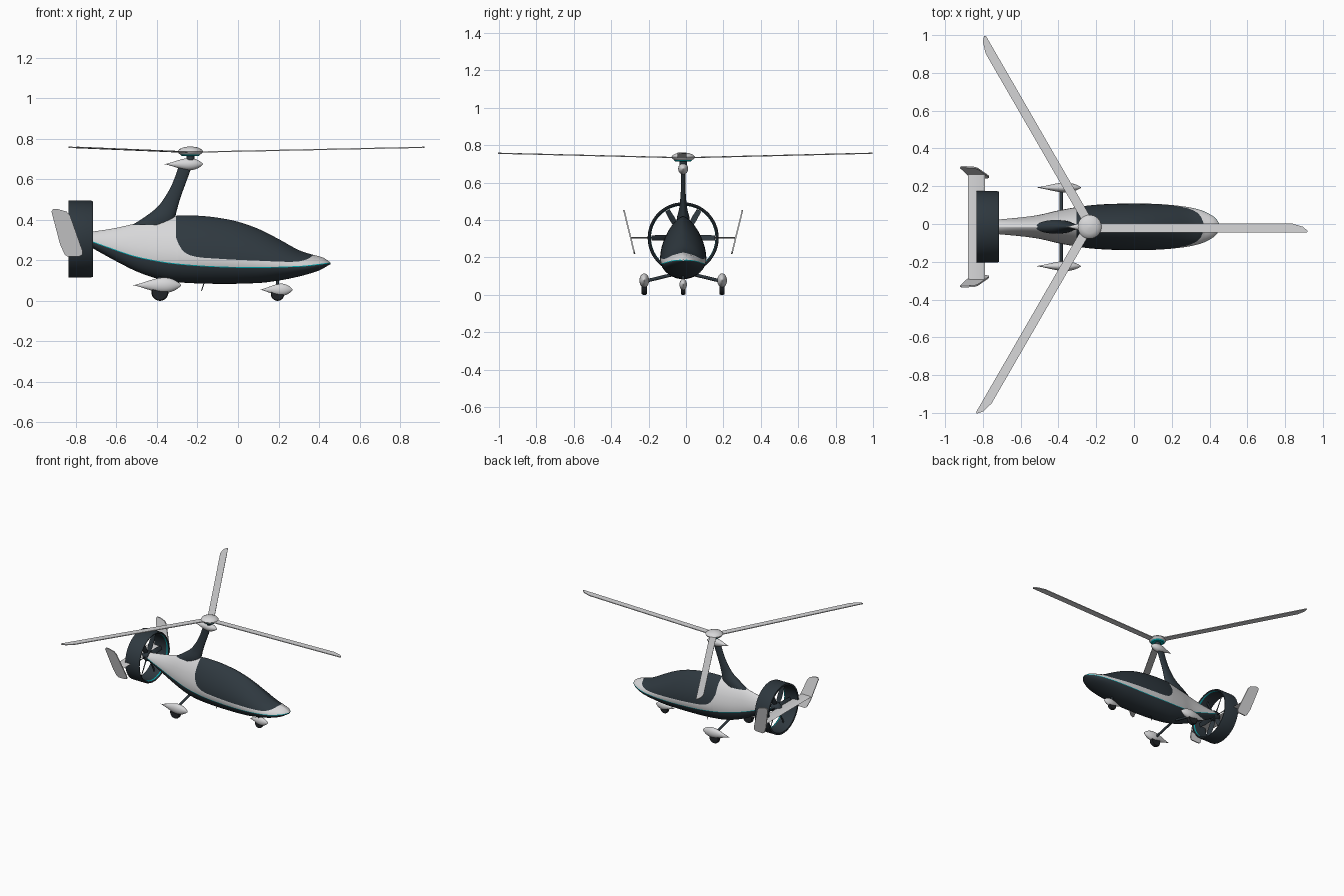
import bpy, bmesh
from math import sin, cos, pi, radians
from mathutils import Matrix, Vector

if "Cube" in bpy.data.objects:
    bpy.data.objects.remove(bpy.data.objects["Cube"])

YC = -0.015  # centre plane of the aircraft


def material(name, r, g, b, rough=0.5):
    m = bpy.data.materials.new(name)
    m.use_nodes = True
    m.diffuse_color = (r, g, b, 1)
    bsdf = m.node_tree.nodes["Principled BSDF"]
    bsdf.inputs["Base Color"].default_value = (r, g, b, 1)
    bsdf.inputs["Roughness"].default_value = rough
    return m


WHITE = material("light_paint", 0.68, 0.68, 0.69)
DARK = material("dark_slate", 0.028, 0.04, 0.05)
TEAL = material("teal_trim", 0.0, 0.42, 0.46)
RUBBER = material("black_rubber", 0.015, 0.017, 0.02)


def loft(name, rings, mats, rule=None, wrap=False, xf=None):
    """Skin a list of closed rings; rule(i, j) gives the material of each face."""
    bm = bmesh.new()
    rows = [[bm.verts.new(p) for p in ring] for ring in rings]
    n, count = len(rows[0]), len(rows)
    for i in range(count if wrap else count - 1):
        a, b = rows[i], rows[(i + 1) % count]
        for j in range(n):
            k = (j + 1) % n
            f = bm.faces.new((a[j], a[k], b[k], b[j]))
            f.material_index = rule(i, j) if rule else 0
    if not wrap:
        bm.faces.new(rows[0])
        bm.faces.new(rows[-1])
    if xf:
        bm.transform(xf)
    bmesh.ops.recalc_face_normals(bm, faces=bm.faces)
    mesh = bpy.data.meshes.new(name)
    bm.to_mesh(mesh)
    bm.free()
    for m in mats:
        mesh.materials.append(m)
    obj = bpy.data.objects.new(name, mesh)
    bpy.context.collection.objects.link(obj)
    bpy.ops.object.select_all(action='DESELECT')
    obj.select_set(True)
    bpy.context.view_layer.objects.active = obj
    bpy.ops.object.shade_smooth_by_angle(angle=radians(40))
    return obj


def curve(points):
    """Smooth function through (x, value) points."""
    def slope(i):
        a, b = points[max(i - 1, 0)], points[min(i + 1, len(points) - 1)]
        return (b[1] - a[1]) / (b[0] - a[0])

    def f(x):
        i = 0
        while i < len(points) - 2 and x > points[i + 1][0]:
            i += 1
        (xa, a), (xb, b) = points[i], points[i + 1]
        h = xb - xa
        t = min(max((x - xa) / h, 0), 1)
        return (a * (1 + 2 * t) * (1 - t) ** 2 + b * t * t * (3 - 2 * t)
                + h * slope(i) * t * (1 - t) ** 2 - h * slope(i + 1) * t * t * (1 - t))
    return f


def lathe(name, profile, mat, xf, n=32):
    """Turn (radius, height) points about local z."""
    rings = [[(r * cos(2 * pi * k / n), r * sin(2 * pi * k / n), h) for k in range(n)]
             for r, h in profile]
    return loft(name, rings, [mat], xf=xf)


def rod(name, a, b, r, mat):
    a, d = Vector(a), Vector(b) - Vector(a)
    xf = Matrix.Translation(a) @ d.to_track_quat('Z', 'Y').to_matrix().to_4x4()
    return lathe(name, [(r, 0), (r, d.length)], mat, xf, 12)


def teardrop(name, x_tail, x_nose, y, z, ry, rz, mat):
    rings = []
    for i in range(25):
        t = 0.002 + 0.996 * (1 - cos(pi * i / 24)) / 2
        r = sin(pi * t ** 1.6) ** 0.8
        rings.append([(x_tail + (x_nose - x_tail) * t, y + ry * r * cos(2 * pi * k / 24),
                       z + rz * r * sin(2 * pi * k / 24)) for k in range(24)])
    return loft(name, rings, [mat])


# Fuselage: egg-shaped sections with belly, trim, side and canopy bands
top = curve([(-.76, .335), (-.6, .36), (-.45, .395), (-.3, .42), (-.2, .42), (-.1, .41), (0, .39),
             (.1, .355), (.2, .305), (.3, .25), (.36, .23), (.42, .213), (.456, .189)])
bottom = curve([(-.76, .285), (-.7, .25), (-.6, .195), (-.5, .145), (-.4, .11), (-.3, .092),
                (-.1, .084), (.1, .088), (.2, .1), (.3, .12), (.4, .15), (.456, .181)])
width = curve([(-.76, .035), (-.6, .05), (-.5, .064), (-.4, .087), (-.25, .112), (-.1, .122),
               (.1, .122), (.25, .11), (.35, .09), (.41, .062), (.44, .036), (.456, .004)])
belt = curve([(-.76, .305), (-.65, .265), (-.5, .215), (-.3, .18), (0, .163), (.3, .168), (.456, .185)])
sill = curve([(-.305, .31), (-.28, .255), (-.227, .222), (-.1, .208), (.1, .198),
              (.28, .193), (.34, .205), (.375, .227)])
REAR, FRONT = -.305, .375
xs = sorted([-.76 + 1.15 * i / 64 for i in range(65)] + [REAR, REAR + .008, FRONT]
            + [.39 + .066 * sin(pi / 2 * i / 10) for i in range(1, 11)])


def section(x):
    zt, zb, w = top(x), bottom(x), width(x)
    zl = min(max(belt(x), zb + .002), zt - .005)
    zs = min(max(sill(x), zl + .006), zt - .0005)
    zs = max(zs, zl + .004)
    zm = zb + .37 * (zt - zb)
    levels = [zb + (zl - zb) * (1 - cos(pi / 2 * i / 8)) for i in range(8)] + [zl]
    trim = min(zl + .004, (zl + zs) / 2)
    levels += [trim + (zs - trim) * i / 4 for i in range(4)]
    levels += [zs + (zt - zs) * sin(pi / 2 * i / 12) for i in range(13)]
    half = []
    for z in levels:
        if z < zm:
            y = w * max(0, 1 - ((zm - z) / (zm - zb)) ** 2) ** .5
        else:
            y = w * max(0, 1 - ((z - zm) / (zt - zm)) ** 1.8) ** .68
        half.append((y, z))
    return ([(x, YC + y, z) for y, z in half]
            + [(x, YC - y, z) for y, z in half[-2:0:-1]])


def body_paint(i, j):
    row = min(j, 49 - j)
    if row < 8:
        return 1
    if row == 8:
        return 2
    mid = (xs[i] + xs[i + 1]) / 2
    return 1 if row > 12 and REAR < mid < FRONT else 0


loft("fuselage", [section(x) for x in xs], [WHITE, DARK, TEAL], body_paint)

# Rotor pylon: swept aerofoil-like mast
front = curve([(.375, -.315), (.41, -.31), (.46, -.298), (.52, -.28), (.58, -.258), (.67, -.225)])
rear = curve([(.375, -.52), (.41, -.465), (.46, -.4), (.52, -.355), (.58, -.323), (.67, -.29)])
thick = curve([(.375, .036), (.41, .034), (.46, .022), (.52, .015), (.58, .012), (.67, .012)])
mast = []
for i in range(21):
    z = .375 + .295 * i / 20
    mid, half = (front(z) + rear(z)) / 2, (front(z) - rear(z)) / 2
    mast.append([(mid + half * cos(a), YC + thick(z) * sin(a), z)
                 for a in (2 * pi * k / 28 for k in range(28))])
loft("rotor_pylon", mast, [DARK])
teardrop("pylon_cap", -.365, -.172, YC, .674, .027, .03, WHITE)

# Rotor head and three blades
HUB = Matrix.Translation((-.235, YC, 0))
lathe("rotor_shaft", [(.02, .67), (.02, .725)], DARK, HUB)
lathe("rotor_trim_ring", [(.042, .714), (.05, .722)], TEAL, HUB)
lathe("rotor_hub", [(.04, .718), (.057, .726), (.063, .737), (.055, .748), (.035, .757), (.004, .762)],
      WHITE, HUB)
outline = [(.03, -.03), (1.15, -.03), (1.155, -.022), (1.13, 0), (1.07, .018), (.03, .018)]
for k in range(3):
    blade = [[(x, y, .733 + .021 * x + h) for x, y in outline] for h in (-.003, .003)]
    loft(f"rotor_blade_{k + 1}", blade, [WHITE], xf=HUB @ Matrix.Rotation(k * 2 * pi / 3, 4, 'Z'))

# Ducted pusher propeller
duct_profile = [(.19, -.835), (.19, -.725), (.186, -.716), (.18, -.716),
                (.174, -.722), (.172, -.73), (.176, -.835)]
ZD = .305
duct = [[(x, YC + r * cos(a), ZD + r * sin(a)) for r, x in duct_profile]
        for a in (2 * pi * k / 64 for k in range(64))]
loft("propeller_duct", duct, [DARK, TEAL], lambda i, j: int(j == 4), wrap=True)
lathe("propeller_spinner", [(.036, 0), (.036, .03), (.028, .05), (.012, .065), (.002, .068)], DARK,
      Matrix.Translation((-.75, YC, ZD)) @ Matrix.Rotation(-pi / 2, 4, 'Y'))
for k in range(6):
    xf = (Matrix.Translation((-.775, YC, ZD)) @ Matrix.Rotation(pi / 6 + k * pi / 3, 4, 'X'))
    rings = []
    for r, chord, pitch in ((.02, .012, 60), (.07, .018, 45), (.12, .018, 32), (.17, .014, 22)):
        p = radians(pitch)
        rings.append([(u * sin(p) + v * cos(p), u * cos(p) - v * sin(p), r)
                      for u, v in ((-chord, 0), (0, -.003), (chord, 0), (0, .003))])
    loft(f"propeller_blade_{k + 1}", rings, [DARK], xf=xf)

# Tailplane and canted fins
plane = [(-.88, .306), (-.86, .302), (-.80, .302), (-.79, .306), (-.80, .31), (-.86, .31)]
loft("tailplane", [[(x, YC + y, z) for x, z in plane] for y in (-.283, .283)], [WHITE])
fin = [(-.92, .44), (-.912, .453), (-.89, .453), (-.845, .44), (-.828, .42), (-.768, .25),
       (-.768, .228), (-.78, .22), (-.84, .218), (-.855, .228), (-.878, .28)]
for s, side in ((1, "left"), (-1, "right")):
    loft(f"{side}_fin", [[(x, YC + s * (.26 + (z - .22) * .245 + h), z) for x, z in fin]
                         for h in (-.004, .004)], [WHITE])


# Landing gear
def wheel(name, x, y, r, w):
    profile = [(r * .5, -w), (r * .9, -w), (r, -w * .5), (r, w * .5), (r * .9, w), (r * .5, w)]
    lathe(name, profile, RUBBER, Matrix.Translation((x, y, r)) @ Matrix.Rotation(pi / 2, 4, 'X'))


for s, side in ((1, "left"), (-1, "right")):
    y = YC + s * .208
    teardrop(f"{side}_wheel_fairing", -.52, -.28, y, .077, .026, .038, WHITE)
    wheel(f"{side}_wheel", -.385, y, .042, .014)
    rod(f"{side}_gear_leg", (-.385, y, .072), (-.385, YC + s * .03, .115), .009, DARK)
teardrop("nose_wheel_fairing", .108, .27, YC, .055, .02, .03, WHITE)
wheel("nose_wheel", .195, YC, .033, .011)
rod("nose_gear_leg", (.195, YC, .06), (.195, YC, .12), .008, DARK)
rod("belly_antenna", (-.165, YC, .095), (-.18, YC, .05), .002, DARK)
